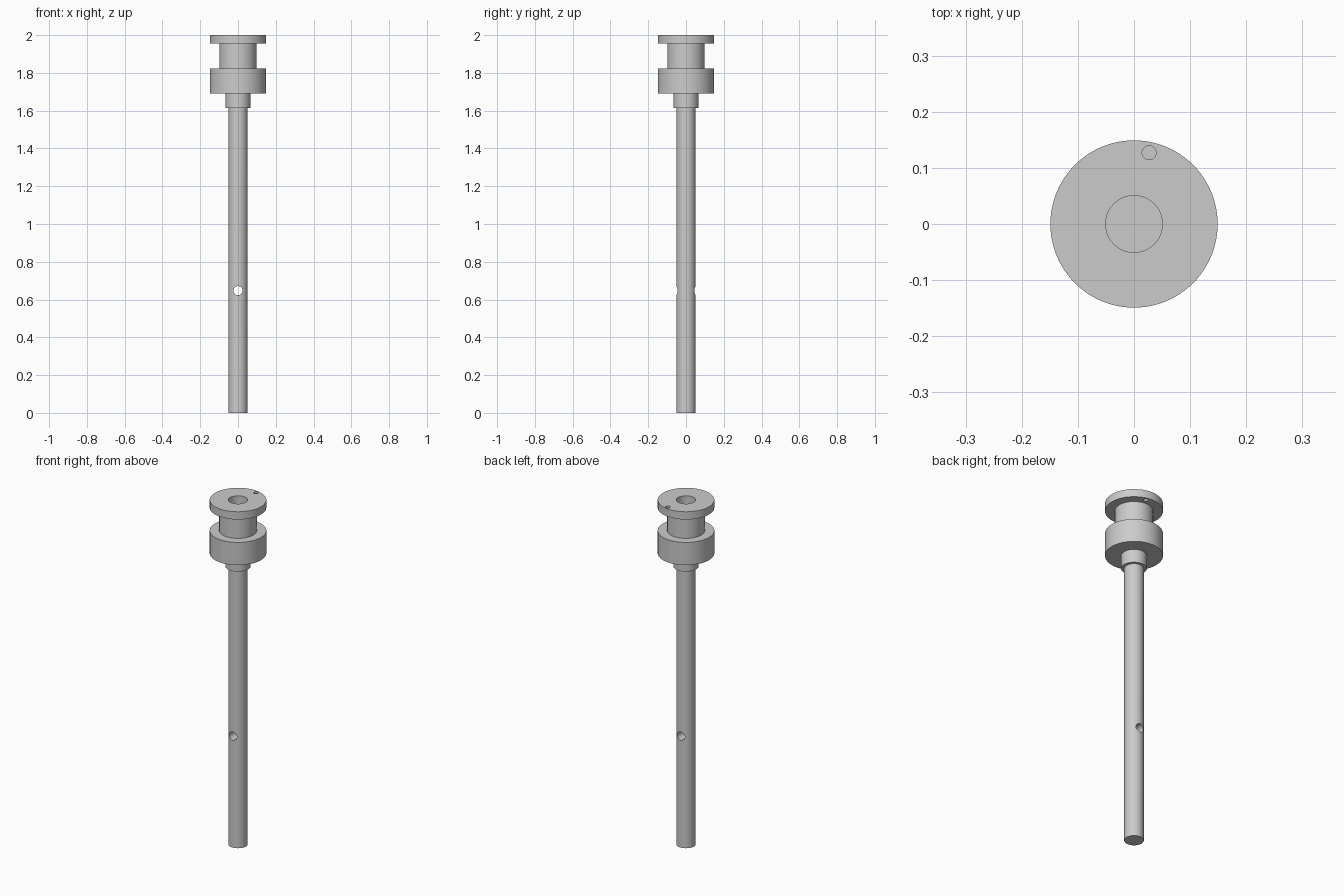
import bpy, bmesh, math
from mathutils import Matrix

if "Cube" in bpy.data.objects:
    bpy.data.objects.remove(bpy.data.objects["Cube"])

SIDES = 96
ROD_R = 0.0505

steel = bpy.data.materials.new("grey_steel")
steel.use_nodes = True
colour = (0.6, 0.6, 0.6, 1)
steel.diffuse_color = colour
steel.node_tree.nodes["Principled BSDF"].inputs["Base Color"].default_value = colour


def make_object(name, bm):
    bmesh.ops.recalc_face_normals(bm, faces=bm.faces)
    mesh = bpy.data.meshes.new(name)
    bm.to_mesh(mesh)
    bm.free()
    mesh.materials.append(steel)
    obj = bpy.data.objects.new(name, mesh)
    bpy.context.collection.objects.link(obj)
    return obj


def cylinder(name, radius, depth, matrix, sides=SIDES):
    bm = bmesh.new()
    bmesh.ops.create_cone(bm, cap_ends=True, segments=sides, radius1=radius,
                          radius2=radius, depth=depth, matrix=matrix)
    return make_object(name, bm)


def lathe(name, profile):
    """Spin a closed (radius, height) outline around the z axis."""
    bm = bmesh.new()
    verts = [bm.verts.new((r, 0, z)) for r, z in profile]
    edges = [bm.edges.new((v, verts[i - 1])) for i, v in enumerate(verts)]
    bmesh.ops.spin(bm, geom=verts + edges, cent=(0, 0, 0), axis=(0, 0, 1),
                   angle=math.tau, steps=SIDES, use_merge=True)
    bmesh.ops.remove_doubles(bm, verts=bm.verts, dist=1e-5)
    return make_object(name, bm)


def drill(obj, cutter):
    cutter.hide_render = True
    cutter.hide_set(True)
    mod = obj.modifiers.new("drilled_hole", "BOOLEAN")
    mod.operation = "DIFFERENCE"
    mod.solver = "EXACT"
    mod.object = cutter
    bpy.ops.object.select_all(action="DESELECT")
    bpy.context.view_layer.objects.active = obj
    obj.select_set(True)
    bpy.ops.object.modifier_apply(modifier=mod.name)
    bpy.data.objects.remove(cutter)
    bpy.ops.object.shade_smooth_by_angle(angle=math.radians(30))


# Long rod with a cross hole from front to back
rod_top = 1.69
rod = cylinder("rod", ROD_R, rod_top, Matrix.Translation((0, 0, rod_top / 2)))
drill(rod, cylinder("cross_hole_cutter", 0.024, 0.4,
                    Matrix.Translation((0, 0, 0.647)) @ Matrix.Rotation(math.pi / 2, 4, "X"), 48))

# Stepped hub: collar, thick disc, neck and top flange around an open bore
hub = lathe("hub", [
    (ROD_R, 1.614), (0.066, 1.614), (0.066, 1.69), (0.149, 1.69),
    (0.149, 1.822), (0.099, 1.822), (0.099, 1.955), (0.149, 1.955),
    (0.149, 2.0), (ROD_R, 2.0)])

# Small hole through the top flange only
drill(hub, cylinder("flange_hole_cutter", 0.0125, 0.12,
                    Matrix.Translation((0.027, 0.127, 1.98)), 32))
